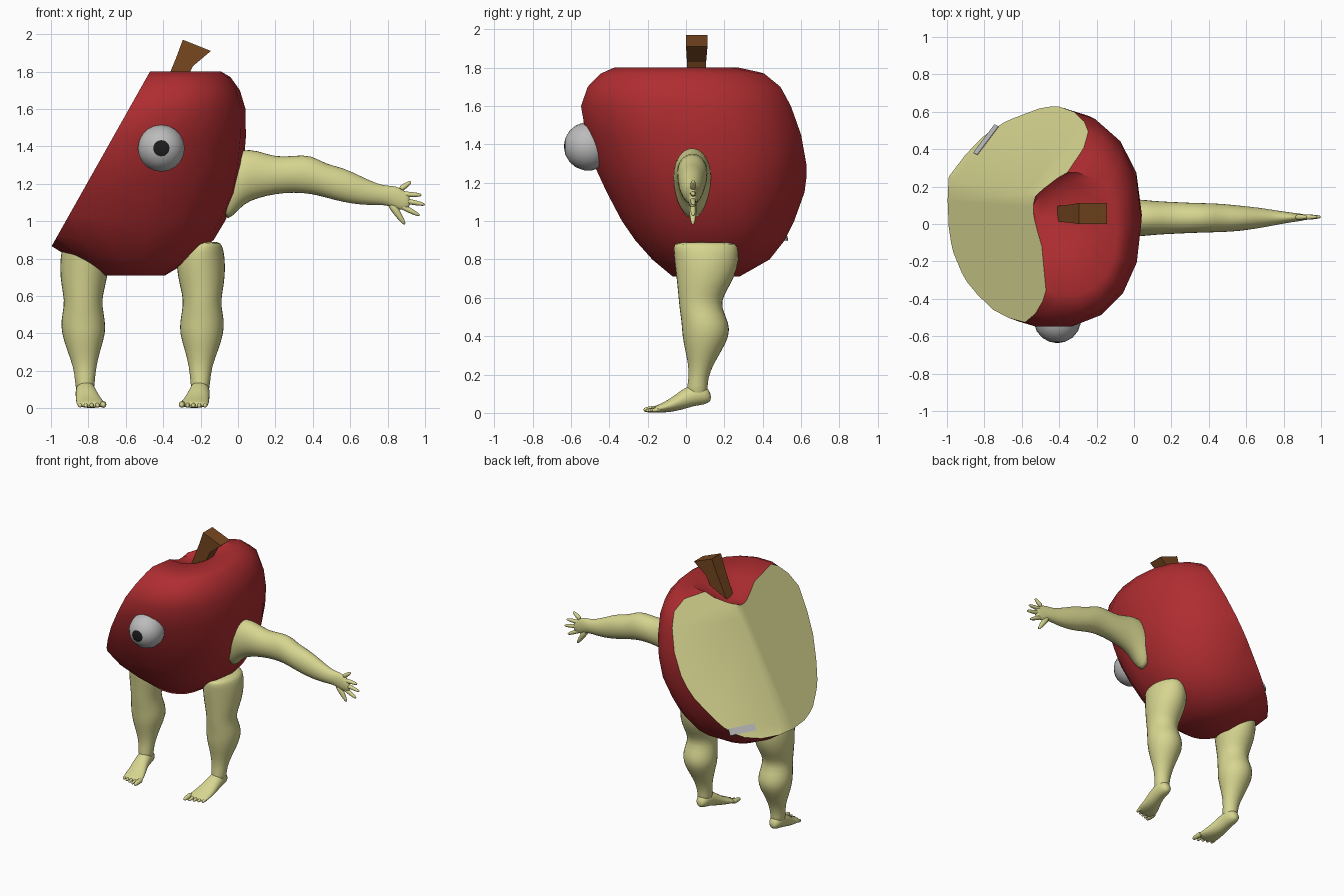
import bpy, bmesh, math
from mathutils import Vector, Matrix

if "Cube" in bpy.data.objects:
    bpy.data.objects.remove(bpy.data.objects["Cube"])


def material(name, rgb):
    m = bpy.data.materials.new(name)
    m.diffuse_color = (*rgb, 1)
    m.use_nodes = True
    m.node_tree.nodes["Principled BSDF"].inputs["Base Color"].default_value = m.diffuse_color
    return m


RED = material("apple red", (0.43, 0.026, 0.03))
FLESH = material("pale flesh", (0.68, 0.67, 0.28))
BROWN = material("stem brown", (0.19, 0.065, 0.015))
WHITE = material("eye grey", (0.5, 0.5, 0.5))
BLACK = material("pupil black", (0.012, 0.012, 0.012))


def finish(name, bm, mats, angle=None, subdiv=0):
    bmesh.ops.recalc_face_normals(bm, faces=bm.faces[:])
    me = bpy.data.meshes.new(name)
    bm.to_mesh(me)
    bm.free()
    for m in mats:
        me.materials.append(m)
    ob = bpy.data.objects.new(name, me)
    bpy.context.collection.objects.link(ob)
    if angle:
        bpy.ops.object.select_all(action='DESELECT')
        ob.select_set(True)
        bpy.context.view_layer.objects.active = ob
        bpy.ops.object.shade_smooth_by_angle(angle=math.radians(angle))
    if subdiv:
        ob.modifiers.new("smooth", 'SUBSURF').levels = subdiv
        ob.modifiers["smooth"].render_levels = subdiv
    return ob


def bridge(bm, rings):
    """Skin a list of point rings and cap both ends."""
    vs = [[bm.verts.new(p) for p in r] for r in rings]
    n = len(vs[0])
    for a, b in zip(vs, vs[1:]):
        for i in range(n):
            bm.faces.new((a[i], a[(i + 1) % n], b[(i + 1) % n], b[i]))
    bm.faces.new(vs[0])
    bm.faces.new(vs[-1])


def loft(bm, axis, sections, n=16, power=2.0):
    """Sections: (position on axis, min and max of first other axis, min and max of second)."""
    others = [i for i in range(3) if i != axis]
    rings = []
    for t, a0, a1, b0, b1 in sections:
        ring = []
        for k in range(n):
            c, s = math.cos(k * math.tau / n), math.sin(k * math.tau / n)
            c = math.copysign(abs(c) ** (2 / power), c)
            s = math.copysign(abs(s) ** (2 / power), s)
            p = [0, 0, 0]
            p[axis] = t
            p[others[0]] = (a0 + a1) / 2 + c * (a1 - a0) / 2
            p[others[1]] = (b0 + b1) / 2 + s * (b1 - b0) / 2
            ring.append(p)
        rings.append(ring)
    bridge(bm, rings)


def digit(bm, p, q, r0, r1, n=8):
    """Finger or toe: tapered tube with a rounded tip."""
    p, q = Vector(p), Vector(q)
    d = (q - p).normalized()
    u = d.orthogonal().normalized()
    w = d.cross(u)
    rings = []
    for t, r in ((0, r0), (0.45, r0 * 0.9), (0.85, r1), (1, r1 * 0.5)):
        rings.append([p.lerp(q, t) + r * (u * math.cos(k * math.tau / n) + w * math.sin(k * math.tau / n))
                      for k in range(n)])
    bridge(bm, rings)


# apple body, sliced by two planes that meet along a slanted ridge
bm = bmesh.new()
loft(bm, 2, [
    (0.71, -0.72, -0.39, -0.07, 0.28),
    (0.80, -0.89, -0.24, -0.18, 0.44),
    (0.90, -1.05, -0.13, -0.27, 0.52),
    (1.00, -1.13, -0.07, -0.34, 0.57),
    (1.15, -1.18, 0.00, -0.42, 0.625),
    (1.30, -1.14, 0.03, -0.49, 0.645),
    (1.45, -1.04, 0.042, -0.53, 0.63),
    (1.60, -0.90, 0.04, -0.555, 0.58),
    (1.70, -0.75, 0.01, -0.52, 0.52),
    (1.77, -0.66, -0.04, -0.45, 0.42),
    (1.80, -0.63, -0.09, -0.38, 0.28),
    (1.76, -0.60, -0.27, -0.13, 0.25),
    (1.68, -0.54, -0.42, 0.02, 0.14)], n=18, power=2.25)
ridge = Vector((-1.0, 0.25, 0.86))
normal_a = Vector((-0.87, 0, 0.49))
normal_b = Vector((-0.364, 0.299, 0.241)).normalized()
for nrm in (normal_a, normal_b):
    bmesh.ops.bisect_plane(bm, geom=bm.verts[:] + bm.edges[:] + bm.faces[:], dist=1e-5,
                           plane_co=ridge, plane_no=nrm, clear_outer=True)
    rim = [e for e in bm.edges if e.is_boundary]
    made = bmesh.ops.triangle_fill(bm, use_beauty=True, edges=rim)
    for f in made["geom"]:
        if isinstance(f, bmesh.types.BMFace):
            f.material_index = 1
finish("apple_body", bm, [RED, FLESH], angle=45)

# grey sliver set in the rear slice
bm = bmesh.new()
along = Vector((0.12, 0.16, -0.017)).normalized()
across = normal_b.cross(along)
mid = Vector((-0.79, 0.45, 0.0))
mid.z = ridge.z - ((mid.x - ridge.x) * normal_b.x + (mid.y - ridge.y) * normal_b.y) / normal_b.z
rot = Matrix((along, across, normal_b)).transposed().to_4x4()
bmesh.ops.create_cube(bm, size=1, matrix=Matrix.Translation(mid) @ rot @ Matrix.Diagonal((0.19, 0.05, 0.008, 1)))
finish("slice_sliver", bm, [WHITE])

# stem, flaring towards the top
bm = bmesh.new()
bridge(bm, [[(xl, y0, zl), (xr, y0, zr), (xr, y1, zr), (xl, y1, zl)] for xl, zl, xr, zr, y0, y1 in (
    (-0.42, 1.66, -0.34, 1.63, 0.015, 0.095),
    (-0.332, 1.87, -0.24, 1.83, 0.005, 0.105),
    (-0.295, 1.97, -0.145, 1.91, 0.0, 0.112))])
finish("stem", bm, [BROWN])

# eye: the cap around the front pole is the pupil
bm = bmesh.new()
bmesh.ops.create_uvsphere(bm, u_segments=20, v_segments=9, radius=0.127,
                          matrix=Matrix.Translation((-0.41, -0.51, 1.39)) @ Matrix.Rotation(math.pi / 2, 4, 'X'))
for f in bm.faces:
    c = f.calc_center_median() - Vector((-0.41, -0.51, 1.39))
    f.material_index = 1 if c.y < 0 and math.hypot(c.x, c.z) < 0.035 else 0
finish("eye", bm, [WHITE, BLACK], angle=45)

# legs, the second mirrored across x = -0.51
for name, mirrored in (("right_leg", False), ("left_leg", True)):
    bm = bmesh.new()
    loft(bm, 2, [
        (0.893, -0.26, -0.10, -0.06, 0.255),
        (0.87, -0.30, -0.08, -0.07, 0.275),
        (0.80, -0.335, -0.066, -0.065, 0.283),
        (0.70, -0.325, -0.066, -0.052, 0.255),
        (0.61, -0.30, -0.083, -0.042, 0.195),
        (0.55, -0.295, -0.09, -0.037, 0.185),
        (0.47, -0.312, -0.07, -0.025, 0.228),
        (0.40, -0.315, -0.075, -0.022, 0.23),
        (0.32, -0.288, -0.10, -0.005, 0.185),
        (0.22, -0.262, -0.14, 0.018, 0.125),
        (0.14, -0.255, -0.148, 0.005, 0.11),
        (0.07, -0.25, -0.155, 0.0, 0.12)])
    # foot
    loft(bm, 1, [
        (0.132, -0.225, -0.18, 0.06, 0.10),
        (0.10, -0.25, -0.155, 0.042, 0.15),
        (0.04, -0.258, -0.15, 0.035, 0.155),
        (-0.02, -0.27, -0.15, 0.015, 0.125),
        (-0.08, -0.295, -0.152, 0.003, 0.075),
        (-0.14, -0.315, -0.155, 0.0, 0.045),
        (-0.175, -0.312, -0.165, 0.002, 0.03)], n=14)
    # toes
    for i in range(5):
        x = -0.298 + i * 0.031
        r = 0.021 if i == 0 else 0.015
        digit(bm, (x, -0.13, 0.022), (x - 0.003, -0.222 + 0.011 * i, r * 0.75), r, r * 0.75)
    if mirrored:
        for v in bm.verts:
            v.co.x = -1.02 - v.co.x
    finish(name, bm, [FLESH], angle=80, subdiv=1)

# arm
bm = bmesh.new()
loft(bm, 0, [
    (-0.08, -0.04, 0.11, 0.99, 1.34),
    (-0.03, -0.065, 0.13, 1.02, 1.375),
    (0.03, -0.07, 0.135, 1.09, 1.385),
    (0.10, -0.06, 0.125, 1.12, 1.383),
    (0.20, -0.055, 0.12, 1.145, 1.343),
    (0.30, -0.05, 0.115, 1.152, 1.352),
    (0.39, -0.047, 0.113, 1.145, 1.358),
    (0.47, -0.045, 0.11, 1.125, 1.305),
    (0.56, -0.04, 0.10, 1.10, 1.29),
    (0.66, -0.025, 0.09, 1.085, 1.24),
    (0.75, -0.008, 0.075, 1.085, 1.198),
    (0.80, 0.002, 0.068, 1.085, 1.19),
    (0.85, 0.01, 0.06, 1.06, 1.19),
    (0.895, 0.016, 0.055, 1.06, 1.16),
    (0.92, 0.022, 0.05, 1.07, 1.14)])
# fingers fanned out from the palm
for z0, x1, z1 in ((1.168, 0.925, 1.212), (1.145, 0.982, 1.14), (1.115, 1.0, 1.088), (1.085, 0.972, 1.03)):
    digit(bm, (0.865, 0.036, z0), (x1, 0.038, z1), 0.018, 0.012)
digit(bm, (0.81, 0.036, 1.105), (0.893, 0.036, 0.982), 0.025, 0.013)
finish("arm", bm, [FLESH], angle=80, subdiv=1)
